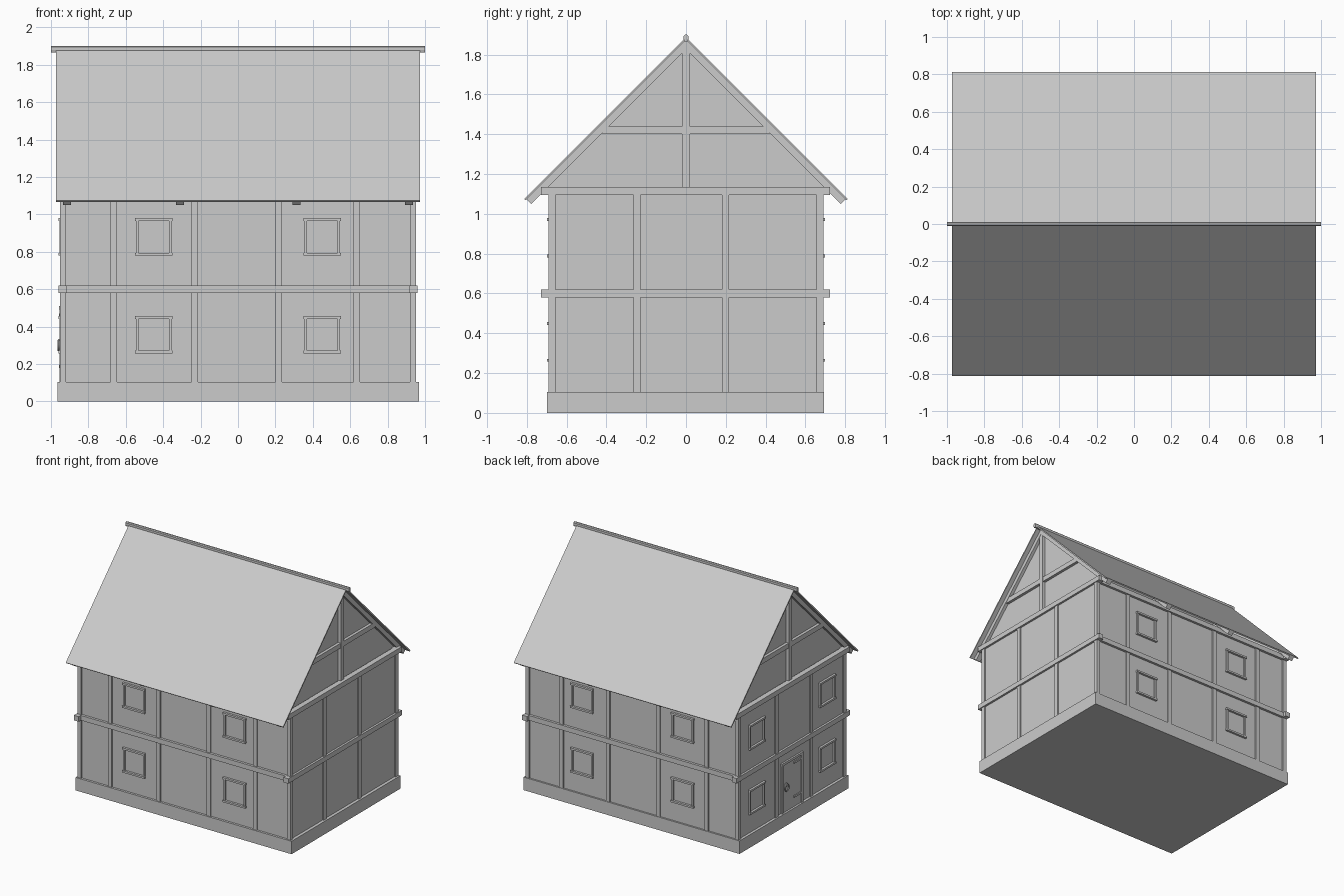
import bpy, bmesh, math
from mathutils import Vector

if "Cube" in bpy.data.objects:
    bpy.data.objects.remove(bpy.data.objects["Cube"])


def mesh_object(name, bm):
    bmesh.ops.recalc_face_normals(bm, faces=bm.faces)
    me = bpy.data.meshes.new(name)
    bm.to_mesh(me)
    bm.free()
    ob = bpy.data.objects.new(name, me)
    bpy.context.collection.objects.link(ob)
    return ob


def box(name, x, y, z):
    """Box from (min, max) ranges."""
    bm = bmesh.new()
    bmesh.ops.create_cube(bm, size=1)
    for v in bm.verts:
        v.co = Vector([(r[0] + r[1]) / 2 + c * (r[1] - r[0]) for c, r in zip(v.co, (x, y, z))])
    return mesh_object(name, bm)


def prism(name, profile, x0, x1):
    """Extrude a (y, z) profile along x."""
    bm = bmesh.new()
    f = bm.faces.new([bm.verts.new((x0, y, z)) for y, z in profile])
    r = bmesh.ops.extrude_face_region(bm, geom=[f])
    bmesh.ops.translate(bm, vec=(x1 - x0, 0, 0),
                        verts=[v for v in r["geom"] if isinstance(v, bmesh.types.BMVert)])
    return mesh_object(name, bm)


def span(a, b, s=1):
    return tuple(sorted((a * s, b * s)))


BASE, FLOOR, EAVE, RIDGE = 0.105, 0.58, 1.095, 1.888
BEAM = 0.04

# plinth and plaster walls
box("stone_base", (-0.965, 0.968), (-0.698, 0.694), (0, BASE))
box("plaster_walls", (-0.943, 0.943), (-0.68, 0.68), (BASE, 1.125))

# timber posts on the long walls, gable walls and corners
for s in (-1, 1):
    for x in (-0.665, -0.232, 0.218, 0.635):
        box("long_wall_post", (x - 0.017, x + 0.017), span(0.66, 0.69, s), (BASE, EAVE))
    for y in (-0.247, 0.198):
        box("gable_wall_post", span(0.92, 0.953, s), (y - 0.018, y + 0.018), (BASE, EAVE))
    for t in (-1, 1):
        box("corner_post", span(0.92, 0.953, s), span(0.655, 0.69, t), (BASE, EAVE))

# horizontal ring beams, cross beams poke out past the corners
for s in (-1, 1):
    for z in (FLOOR, EAVE):
        box("long_beam", (-0.94, 0.94), span(0.66, 0.70, s), (z, z + BEAM))
        box("cross_beam", span(0.917, 0.96, s), (-0.728, 0.724), (z, z + BEAM))

# roof slopes and rafters, 45 degree pitch


def slope_profile(side, d0, d1, length):
    """Strip between depths d0 and d1 below the roof surface."""
    k = math.sqrt(2)
    top, bot = RIDGE - d0 * k, RIDGE - d1 * k
    e0, e1 = length - d0 / k, length - d1 / k
    return [(0, top), (side * e0, top - e0), (side * e1, bot - e1), (0, bot)]


for s in (-1, 1):
    prism("roof_slope", slope_profile(s, 0, 0.01, 0.813), -0.973, 0.973)
    for x in (-0.915, -0.31, 0.313, 0.915):
        prism("rafter", slope_profile(s, 0.01, 0.043, 0.808), x - 0.021, x + 0.021)

# ridge beam
prism("ridge_beam", [(-0.008, 1.866), (0.008, 1.866), (0.012, 1.878), (0.012, 1.894),
                     (0.006, 1.9), (-0.006, 1.9), (-0.012, 1.894), (-0.012, 1.878)], -1, 1)

# gable panels with king post and collar beam
for s in (-1, 1):
    a, b = span(0.89, 0.91, s)
    prism("gable_panel", [(-0.71, 1.125), (0.71, 1.125), (0, 1.84)], a, b)
    box("king_post", span(0.895, 0.935, s), (-0.02, 0.02), (1.125, 1.85))
    box("collar_beam", span(0.895, 0.933, s), (-0.42, 0.42), (1.4, 1.44))


# windows: each frame is four thin bars on the wall face
def window(place, u, z):
    place("window_lintel", u - 0.1, u + 0.1, z + 0.085, z + 0.1, 0.018)
    place("window_sill", u - 0.1, u + 0.1, z - 0.1, z - 0.085, 0.018)
    for t in (-1, 1):
        place("window_jamb", *span(u + t * 0.082, u + t * 0.096), z - 0.085, z + 0.085, 0.012)


def on_long_wall(s):
    return lambda n, u0, u1, z0, z1, d: box(n, (u0, u1), span(0.67, 0.68 + d, s), (z0, z1))


def on_left_wall(n, u0, u1, z0, z1, d):
    return box(n, (-0.943 - d, -0.93), (u0, u1), (z0, z1))


for z in (0.357, 0.88):
    for u in (-0.45, 0.45):
        window(on_long_wall(-1), u, z)
        window(on_long_wall(1), u, z)
        window(on_left_wall, u, z)

# door on the left wall: frame, planks, strap hinges, ring handle
on_left_wall("door_lintel", -0.137, 0.137, 0.49, 0.51, 0.014)
for t in (-1, 1):
    on_left_wall("door_jamb", *span(t * 0.115, t * 0.135), BASE, 0.49, 0.012)
for i in range(4):
    y = -0.115 + i * 0.0575
    on_left_wall("door_plank", y + 0.001, y + 0.0565, BASE, 0.49, 0.006)
for z in (0.18, 0.455):
    on_left_wall("door_hinge", -0.11, -0.02, z, z + 0.015, 0.013)
on_left_wall("handle_plate", 0.07, 0.09, 0.31, 0.335, 0.018)
bpy.ops.mesh.primitive_torus_add(location=(-0.96, 0.08, 0.3), rotation=(0, math.pi / 2, 0),
                                 major_radius=0.026, minor_radius=0.005,
                                 major_segments=16, minor_segments=6)
bpy.context.object.name = "door_ring"
